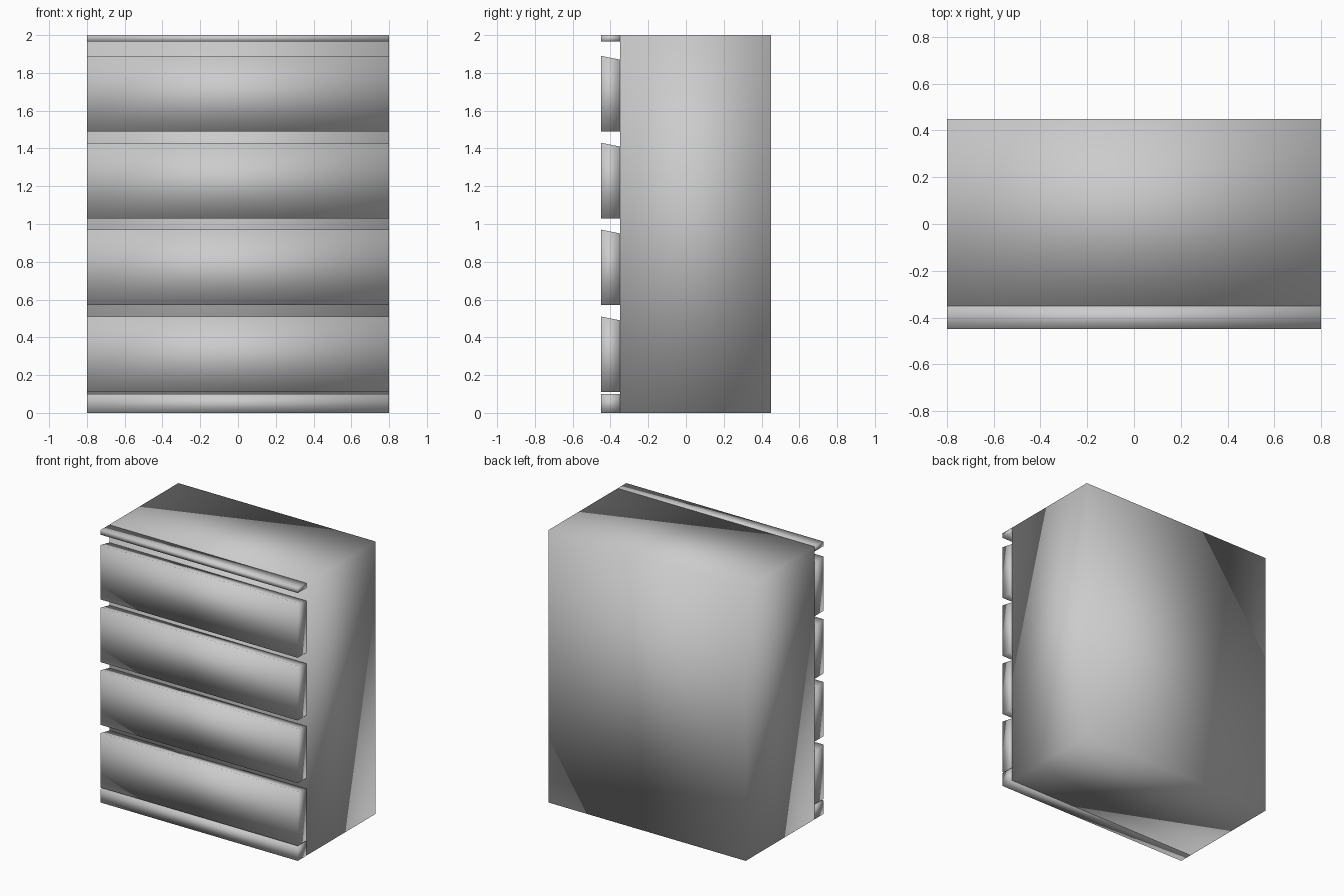
import bpy

if "Cube" in bpy.data.objects:
    bpy.data.objects.remove(bpy.data.objects["Cube"])

HALF_W = 0.8
FRONT, FACE, BACK = -0.45, -0.35, 0.45


def prism(name, profile):
    """Extrude a (y, z) side profile across the cabinet width, smooth shaded."""
    n = len(profile)
    verts = [(x, y, z) for x in (-HALF_W, HALF_W) for y, z in profile]
    faces = [tuple(reversed(range(n))), tuple(range(n, 2 * n))]
    faces += [(i, (i + 1) % n, n + (i + 1) % n, n + i) for i in range(n)]
    mesh = bpy.data.meshes.new(name)
    mesh.from_pydata(verts, [], faces)
    mesh.update()
    mesh.shade_smooth()
    obj = bpy.data.objects.new(name, mesh)
    bpy.context.collection.objects.link(obj)
    return obj


def board(name, y0, y1, z0, z_front, z_back):
    return prism(name, [(y0, z0), (y1, z0), (y1, z_back), (y0, z_front)])


# Cabinet carcass
board("cabinet_body", FACE, BACK, 0, 2, 2)

# Base plinth and top lip
board("plinth", FRONT, FACE, 0, 0.10, 0.10)
board("top_lip", FRONT, FACE, 1.965, 2, 2)

# Four drawer fronts, top edge bevelled down toward the back as a finger pull
for i in range(4):
    z = 0.11 + 0.46 * i
    board(f"drawer_front_{i + 1}", FRONT, FACE, z, z + 0.40, z + 0.38)
